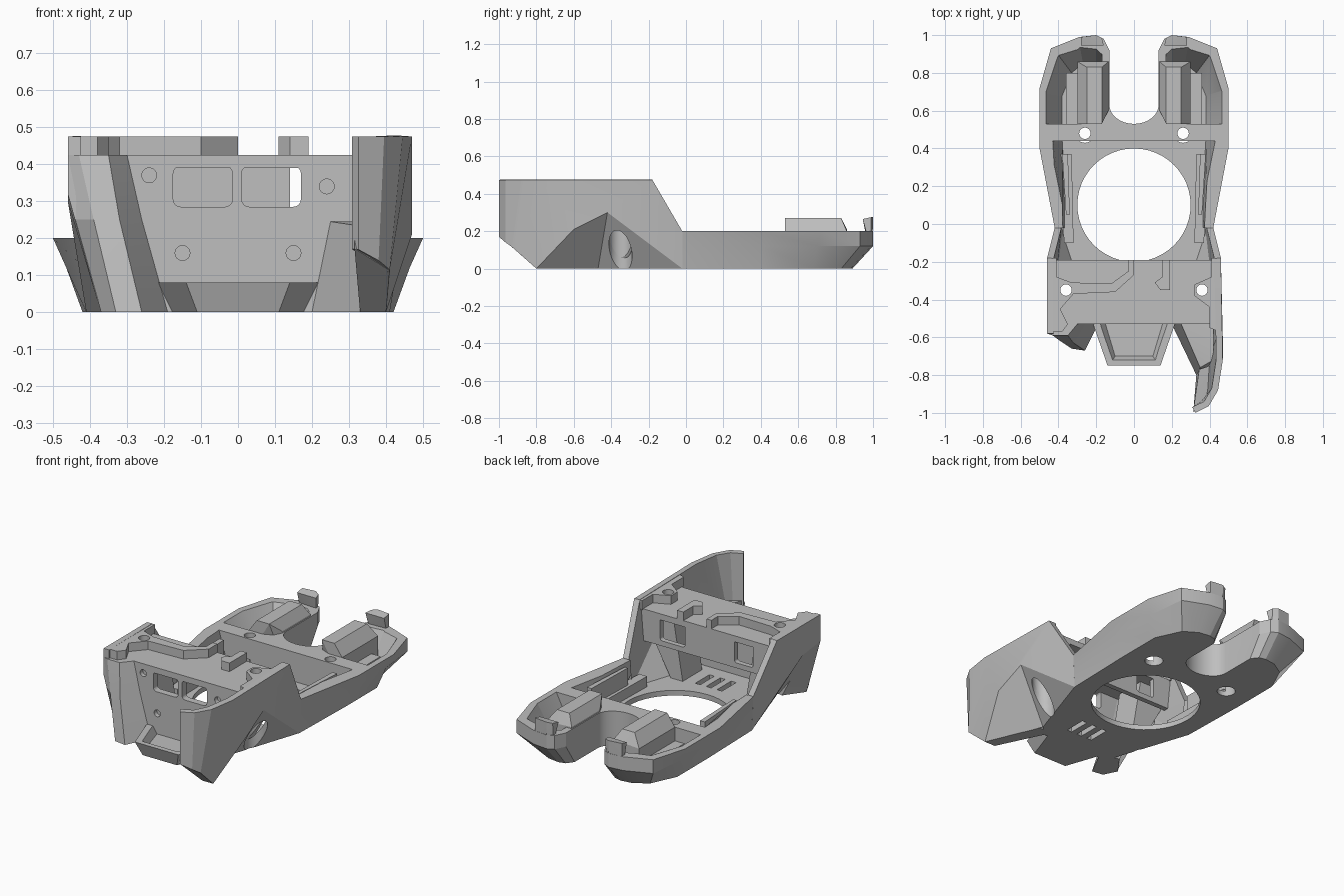
import bpy, bmesh, math
from mathutils import Matrix

cube = bpy.data.objects.get("Cube")
if cube:
    bpy.data.objects.remove(cube)

grey = bpy.data.materials.new("plain grey")
grey.use_nodes = True
grey.diffuse_color = (.52, .52, .52, 1)
for node in grey.node_tree.nodes:
    if node.type == 'BSDF_PRINCIPLED':
        node.inputs["Base Color"].default_value = (.52, .52, .52, 1)

parts, cutters = [], []


def add(name, bm, cutter=False, normals=True):
    if normals:
        bmesh.ops.recalc_face_normals(bm, faces=bm.faces)
    me = bpy.data.meshes.new(name)
    bm.to_mesh(me)
    bm.free()
    ob = bpy.data.objects.new(name, me)
    bpy.context.scene.collection.objects.link(ob)
    ob.hide_render = cutter
    (cutters if cutter else parts).append(ob)
    return ob


def loft(name, loops, heights, cutter=False):
    bm = bmesh.new()
    rings = [[bm.verts.new((x, y, z)) for x, y in pts] for pts, z in zip(loops, heights)]
    n = len(rings[0])
    bm.faces.new(rings[0])
    bm.faces.new(rings[-1])
    for a, b in zip(rings, rings[1:]):
        for i in range(n):
            j = (i + 1) % n
            bm.faces.new((a[i], a[j], b[j], b[i]))
    return add(name, bm, cutter)


def slab(name, pts, z0, z1, cutter=False):
    return loft(name, [pts, pts], [z0, z1], cutter)


def hull(name, pts):
    bm = bmesh.new()
    for p in pts:
        bm.verts.new(p)
    res = bmesh.ops.convex_hull(bm, input=bm.verts)
    loose = [v for v in res["geom_interior"] if isinstance(v, bmesh.types.BMVert)]
    bmesh.ops.delete(bm, geom=loose, context='VERTS')
    return add(name, bm)


def box(name, x0, x1, y0, y1, z0, z1, cutter=False, rounding=0):
    bm = bmesh.new()
    bmesh.ops.create_cube(bm, size=1)
    for v in bm.verts:
        c = v.co
        v.co = (x1 if c.x > 0 else x0, y1 if c.y > 0 else y0, z1 if c.z > 0 else z0)
    if rounding:
        edges = [e for e in bm.edges if abs(e.verts[0].co.y - e.verts[1].co.y) > 1e-4]
        bmesh.ops.bevel(bm, geom=edges, offset=rounding, segments=4, profile=.5, affect='EDGES')
    return add(name, bm, cutter)


def circle(x, y, r):
    return [(x + r * math.cos(k * math.pi / 24), y + r * math.sin(k * math.pi / 24)) for k in range(48)]


def bolt(name, x, y, wide, step):
    # stepped hole: wide below the step, narrow above
    a, b = circle(x, y, wide), circle(x, y, .03)
    return loft(name, [a, a, b, b], [-.1, step, step, .6], True)


def screw(x, z):
    bm = bmesh.new()
    bmesh.ops.create_cone(bm, cap_ends=True, segments=24, radius1=.02, radius2=.02, depth=.1)
    bmesh.ops.rotate(bm, verts=bm.verts, matrix=Matrix.Rotation(math.pi / 2, 3, 'X'))
    bmesh.ops.translate(bm, verts=bm.verts, vec=(x, -.555, z))
    return add("screw_cutter", bm, True)


def sheet(name, pts, faces, s, thick):
    bm = bmesh.new()
    vs = [bm.verts.new((s * x, y, z)) for x, y, z in pts]
    for f in faces:
        bm.faces.new([vs[i] for i in (f if s > 0 else f[::-1])])
    ob = add(name, bm, normals=False)
    mod = ob.modifiers.new("thickness", 'SOLIDIFY')
    mod.thickness, mod.offset = thick, -1
    return ob


def cut(ob, tools):
    for t in tools:
        mod = ob.modifiers.new("cut", 'BOOLEAN')
        mod.operation, mod.solver, mod.object = 'DIFFERENCE', 'EXACT', t


def both(half):
    return half + [(-x, y) for x, y in reversed(half[1:-1])]


def flip(pts, s):
    return [(s * p[0],) + tuple(p[1:]) for p in pts]


# rear tray with two tines
arc = [(.13 * math.sin(t * math.pi / 16), .63 - .1 * math.cos(t * math.pi / 16)) for t in range(9)]
rim = arc + [(.13, .92), (.16, .98), (.2, 1), (.29, .99), (.44, .93), (.5, .72), (.5, .4),
             (.42, -.02), (0, -.02)]
base = arc + [(.13, .84), (.16, .88), (.2, .89), (.27, .88), (.35, .83), (.42, .68), (.42, .4),
              (.41, -.02), (0, -.02)]
mid = []
for (a, b), (c, d) in zip(base, rim):
    f = 1 if d > .91 else .55
    mid.append((a + (c - a) * f, b + (d - b) * f))
tray = loft("rear_tray", [both(base), both(mid), both(rim)], [0, .12, .2])

well = loft("well_cutter", [both([(0, .44), (.38, .44), (.36, .1), (.36, -.1), (0, -.1)]),
                            both([(0, .44), (.46, .44), (.39, .1), (.38, -.1), (0, -.1)])], [.03, .3], True)
ring = slab("floor_hole_cutter", circle(0, .1, .3), -.1, .1, True)
tray_tools = [well, ring]
low = [(.27, .53), (.38, .53), (.38, .68), (.33, .8), (.27, .85), (.2, .85), (.17, .83), (.17, .6)]
high = [(.29, .53), (.49, .53), (.49, .71), (.42, .92), (.29, .96), (.2, .95), (.17, .92), (.17, .6)]
for s in (1, -1):
    tray_tools += [loft("tine_cutter", [flip(low, s), flip(high, s)], [.03, .25], True),
                   bolt("rear_bolt_cutter", s * .26, .48, .05, .08)]
cut(tray, tray_tools)

# front floor with vent slots and drip nose
floor = slab("front_floor", both([(0, 0), (.41, -.02), (.26, -.47), (.2, -.53), (0, -.53)]), 0, .03)
slots = [box("slot_cutter", x - .016, x + .016, -.41, -.28, -.1, .1, True) for x in (-.02, .05, .12)]
cut(floor, [ring] + slots)
nose = loft("nose", [both([(0, -.5), (.18, -.52), (.11, -.72), (0, -.72)]),
                     both([(0, -.5), (.22, -.52), (.14, -.75), (0, -.75)])], [0, .08])
cut(nose, [loft("nose_cutter", [both([(0, -.45), (.16, -.5), (.1, -.7), (0, -.7)]),
                                both([(0, -.45), (.2, -.5), (.12, -.73), (0, -.73)])], [.04, .1], True)])

# stepped bolt holes at the front
bolts = {s: [bolt("front_bolt_cutter", s * .36, -.35, .062, .26)] for s in (1, -1)}
cut(floor, bolts[1] + bolts[-1])

# faceted side walls: long horn on the left, short wall on the right
pts = [(.42, -.02, .2), (.46, -.18, .475), (.47, -.72, .475), (.445, -.88, .475), (.325, -1, .475),
       (.325, -1, .17), (.41, -.93, .115), (.4, -.8, 0), (.26, -.47, 0), (.41, -.02, 0),
       (.46, -.42, .3), (.47, -.6, .21), (.395, -.965, .475), (.38, -.965, .14)]
faces = [(9, 0, 1, 10), (1, 2, 11, 10), (2, 3, 6, 7), (2, 7, 11), (3, 12, 13, 6), (12, 4, 5, 13),
         (11, 7, 8, 10), (8, 9, 10)]
cut(sheet("left_side_wall", pts, faces, 1, .035), bolts[1])
pts = [(.42, -.02, .2), (.46, -.18, .475), (.46, -.58, .475), (.46, -.58, .32), (.38, -.58, .03),
       (.26, -.47, 0), (.41, -.02, 0), (.46, -.42, .3)]
faces = [(6, 0, 1, 7), (1, 2, 3, 7), (3, 4, 5, 7), (5, 6, 7)]
cut(sheet("right_side_wall", pts, faces, -1, .035), bolts[-1])

# slanted right front column, left horn foot and the ramp under the horn tip
loft("right_front_column",
     [[(-.29, -.47), (-.37, -.58), (-.33, -.66), (-.26, -.67), (-.19, -.53), (-.19, -.49)],
      [(-.42, -.47), (-.44, -.58), (-.39, -.62), (-.32, -.63), (-.26, -.53), (-.26, -.49)],
      [(-.45, -.47), (-.46, -.58), (-.43, -.59), (-.35, -.59), (-.3, -.53), (-.3, -.49)]],
     [0, .25, .425])
hull("left_horn_foot", [(.25, -.53, .245), (.42, -.53, .245), (.2, -.53, 0), (.27, -.5, 0),
                        (.33, -.8, 0), (.4, -.8, 0), (.42, -.72, .245), (.35, -.76, .23)])
hull("left_horn_ramp", [(.315, -.995, .172), (.315, -.98, .2), (.405, -.93, .116), (.41, -.91, .2),
                        (.33, -.8, 0), (.4, -.8, 0), (.345, -.77, .22), (.43, -.74, .22)])

# front panel with two windows and four blind screw holes
panel = hull("front_panel", [(s * x, y, z) for s in (1, -1) for y in (-.53, -.49)
                             for x, z in ((.43, .425), (.43, .3), (.27, 0))])
tools = [box("window_cutter", x, x + .16, -.6, -.45, .285, .395, True, .02) for x in (-.175, .01)]
tools += [screw(x, z) for x, z in ((-.24, .37), (.24, .34), (-.15, .16), (.15, .16))]
cut(panel, tools)

# top deck, rear skirt and raised rails
deck = slab("top_deck", both([(0, -.19), (.44, -.19), (.44, -.53), (0, -.53)]), .39, .425)
cut(deck, bolts[1] + bolts[-1])
skirt = box("rear_skirt", -.43, .43, -.22, -.19, .24, .42)
cut(skirt, [box("skirt_window_cutter", a, b, -.3, -.1, .27, .4, True, .015)
            for a, b in ((.14, .3), (-.3, -.18))])
rail = slab("right_rail", [(-.45, -.18), (-.45, -.57), (-.38, -.57), (-.35, -.53), (-.39, -.45),
                           (-.32, -.37), (-.1, -.36), (0, -.27), (0, -.19), (-.03, -.19),
                           (-.03, -.25), (-.12, -.315), (-.33, -.31), (-.41, -.28), (-.41, -.18)],
            .42, .475)
cut(rail, bolts[-1])
land = slab("left_rail", [(.45, -.18), (.45, -.57), (.4, -.55), (.4, -.44), (.32, -.38),
                          (.32, -.32), (.41, -.28), (.41, -.18)], .42, .475)
cut(land, bolts[1])
slab("deck_hook", [(.19, -.19), (.19, -.35), (.14, -.35), (.11, -.31), (.15, -.28), (.15, -.19)],
     .42, .475)

# paired inner parts
for s, side in ((1, "left"), (-1, "right")):
    post = hull(side + "_front_post", [(s * x, y, z) for y in (-.44, -.26) for x, z in
                                       ((.2, .01), (.27, .01), (.42, .28), (.43, .42), (.27, .42))])
    cut(post, bolts[s])
    hull(side + "_inner_ledge", [(s * x, y, z) for z in (.02, .09) for x, y in
                                 ((.32, -.1), (.37, -.1), (.33, .37), (.4, .37))])
    hull(side + "_inner_fin", [(s * x, y, z) for z in (.05, .19) for x, y in
                               ((.34, .05), (.36, .05), (.35, .37), (.38, .37))])
    hull(side + "_tine_box", [(s * x, y, z) for x, y0, y1, z in
                              ((.135, .6, .86, .05), (.135, .6, .86, .21), (.17, .53, .83, .27),
                               (.25, .53, .83, .27), (.3, .53, .86, .2), (.3, .53, .86, .05))
                              for y in (y0, y1)])
    box(side + "_tine_step", *sorted((s * .28, s * .36)), .52, .8, .02, .12)
    hull(side + "_tip_hook", flip([(.17, .96, .19), (.17, .98, .19), (.2, .998, .19), (.28, .99, .19),
                                   (.28, .965, .19), (.16, .945, .265), (.17, .985, .27),
                                   (.2, 1, .275), (.28, .99, .275), (.28, .945, .265)], s))

# bake modifiers, drop helpers, colour and shade
deps = bpy.context.evaluated_depsgraph_get()
baked = [(ob, bpy.data.meshes.new_from_object(ob.evaluated_get(deps))) for ob in parts]
for ob, me in baked:
    ob.modifiers.clear()
    ob.data = me
    me.materials.clear()
    me.materials.append(grey)
for c in cutters:
    bpy.data.objects.remove(c)
for ob in bpy.context.selected_objects:
    ob.select_set(False)
for ob in parts:
    ob.select_set(True)
bpy.context.view_layer.objects.active = parts[0]
bpy.ops.object.shade_smooth_by_angle(angle=math.radians(20))
